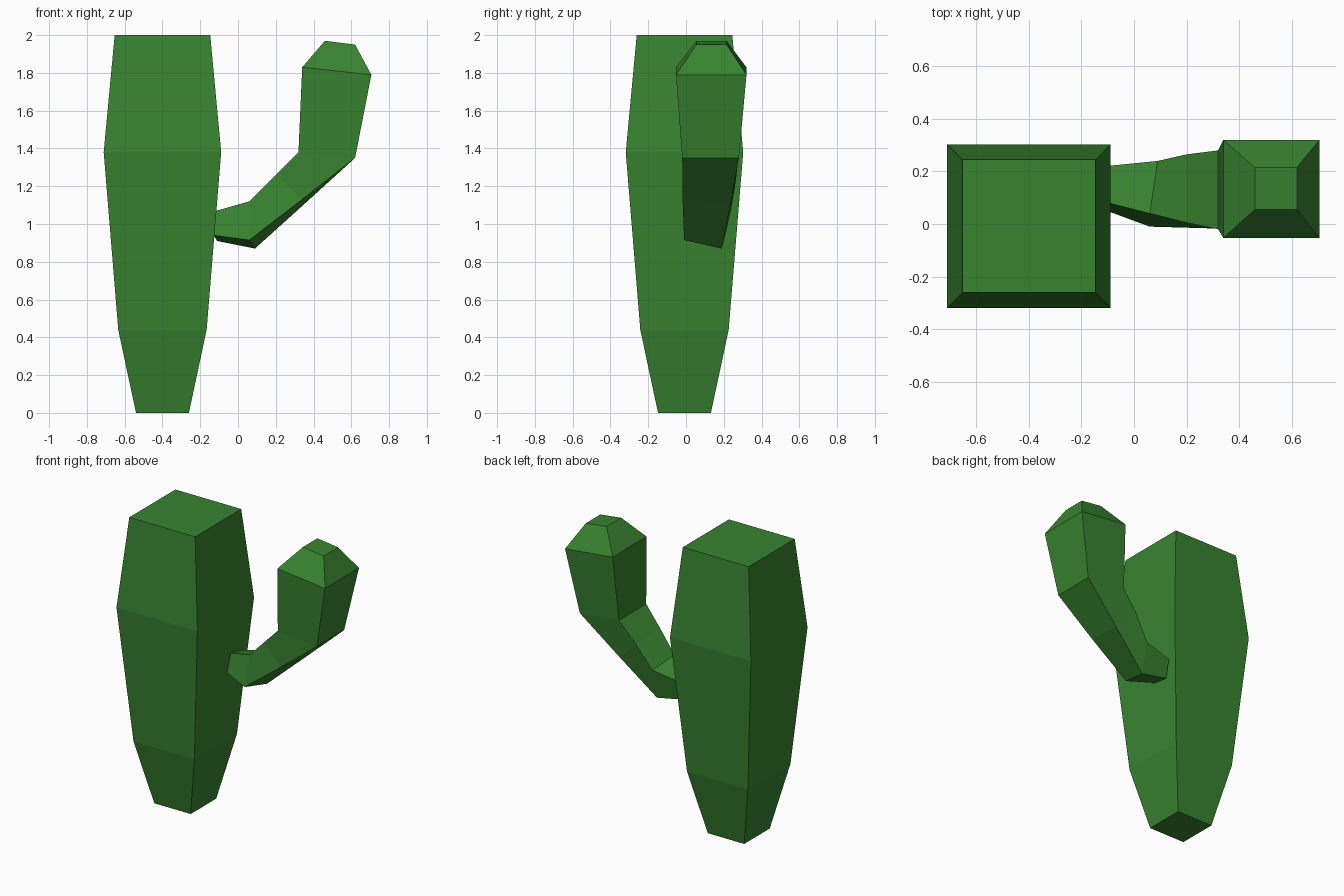
import bpy
import bmesh

if "Cube" in bpy.data.objects:
    bpy.data.objects.remove(bpy.data.objects["Cube"])

green = bpy.data.materials.new("cactus_green")
green.diffuse_color = (0.04, 0.23, 0.03, 1)
green.use_nodes = True
green.node_tree.nodes["Principled BSDF"].inputs["Base Color"].default_value = green.diffuse_color


def loft(name, rings):
    """Skin a stack of four-cornered rings and cap both ends."""
    bm = bmesh.new()
    loops = [[bm.verts.new(p) for p in ring] for ring in rings]
    for a, b in zip(loops, loops[1:]):
        for i in range(4):
            j = (i + 1) % 4
            bm.faces.new((a[i], a[j], b[j], b[i]))
    bm.faces.new(loops[0][::-1])
    bm.faces.new(loops[-1])
    bmesh.ops.recalc_face_normals(bm, faces=bm.faces[:])
    mesh = bpy.data.meshes.new(name)
    bm.to_mesh(mesh)
    bm.free()
    mesh.materials.append(green)
    obj = bpy.data.objects.new(name, mesh)
    bpy.context.collection.objects.link(obj)
    return obj


def square(cx, cy, z, half):
    return [(cx - half, cy - half, z), (cx + half, cy - half, z),
            (cx + half, cy + half, z), (cx - half, cy + half, z)]


def tilted(x0, z0, x1, z1, y0, y1):
    """Ring whose inner edge is at (x0, z0) and outer edge at (x1, z1)."""
    return [(x0, y0, z0), (x1, y0, z1), (x1, y1, z1), (x0, y1, z0)]


# Trunk: square column, widest above the middle
loft("trunk", [square(-0.4, -0.008, z, h) for z, h in
               ((0, 0.14), (0.44, 0.234), (1.38, 0.311), (2.0, 0.253))])

# Arm: twisted root at the trunk, elbow, then a swollen upright tip
loft("arm", [
    [(-0.115, 0.085, 1.07), (-0.13, 0.06, 0.94), (-0.11, 0.19, 0.91), (-0.11, 0.22, 1.04)],
    [(0.06, 0.04, 1.12), (0.06, -0.01, 0.915), (0.09, 0.19, 0.87), (0.09, 0.24, 1.08)],
    [(0.2, 0.005, 1.26), (0.34, -0.018, 1.13), (0.345, 0.235, 1.1), (0.2, 0.265, 1.24)],
    tilted(0.32, 1.38, 0.62, 1.35, -0.02, 0.28),
    tilted(0.34, 1.83, 0.706, 1.79, -0.053, 0.32),
    tilted(0.46, 1.97, 0.62, 1.95, 0.055, 0.215),
])
